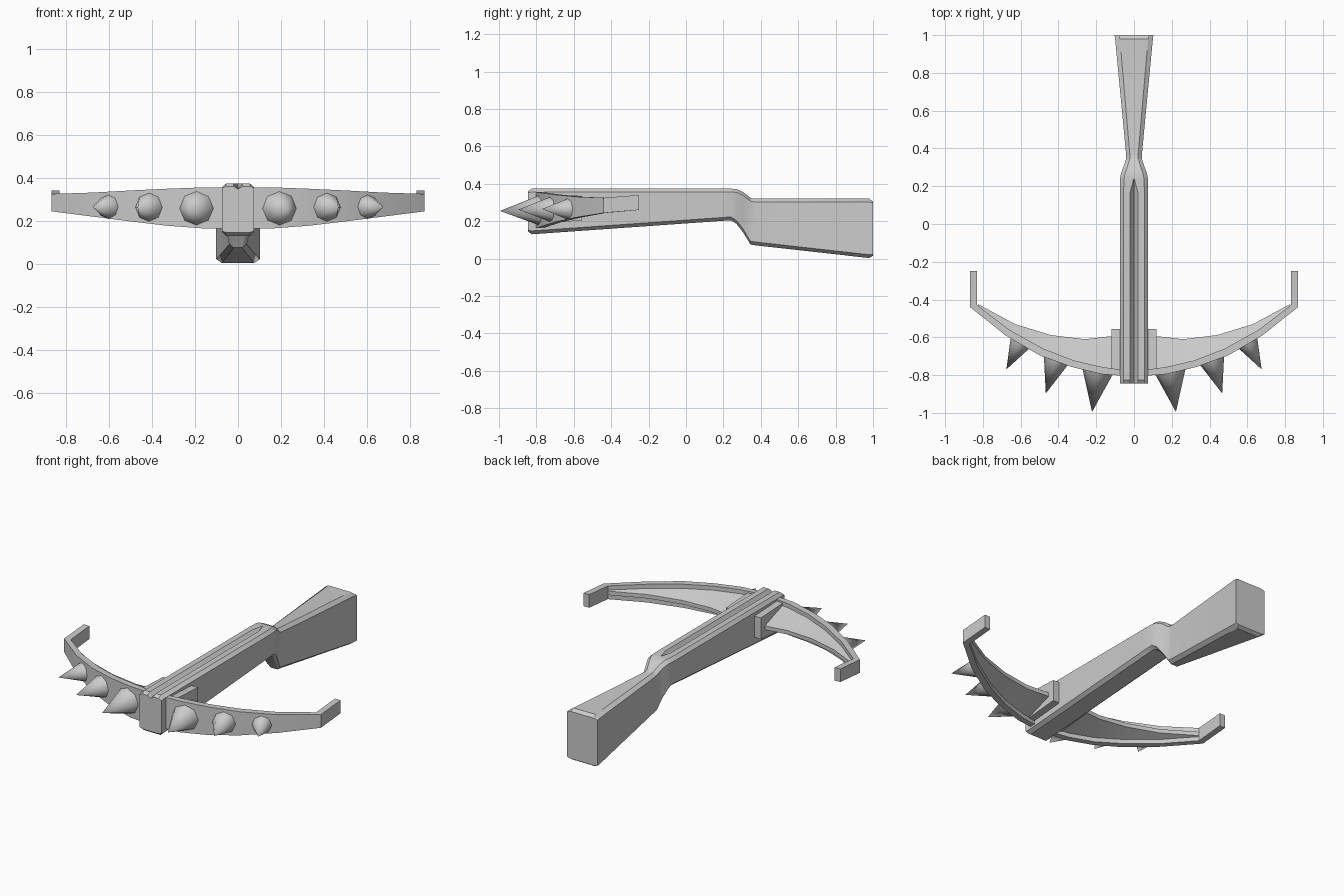
import bpy, bmesh
from mathutils import Vector

if "Cube" in bpy.data.objects:
    bpy.data.objects.remove(bpy.data.objects["Cube"])


def finish(name, bm, mirror=False, smooth=True):
    bmesh.ops.recalc_face_normals(bm, faces=bm.faces)
    me = bpy.data.meshes.new(name)
    bm.to_mesh(me)
    bm.free()
    ob = bpy.data.objects.new(name, me)
    bpy.context.collection.objects.link(ob)
    if mirror:
        ob.modifiers.new("mirror", "MIRROR").use_axis[0] = True
    if smooth:
        bpy.ops.object.select_all(action="DESELECT")
        ob.select_set(True)
        bpy.context.view_layer.objects.active = ob
        bpy.ops.object.shade_smooth_by_angle(angle=0.5)
    return ob


def loft(name, rings, mirror=False):
    """Skin a closed tube through equal-sized rings and cap both ends."""
    bm = bmesh.new()
    vs = [[bm.verts.new(p) for p in r] for r in rings]
    n = len(vs[0])
    for a, b in zip(vs, vs[1:]):
        for i in range(n):
            j = (i + 1) % n
            bm.faces.new((a[i], a[j], b[j], b[i]))
    bm.faces.new(vs[0][::-1])
    bm.faces.new(vs[-1])
    return finish(name, bm, mirror)


# Stock: y, half width, flat half width, bottom z, top z, chamfer, groove half width, groove depth
stock = [
    (-0.845, .075, .055, .145, .360, .008, .020, .012),
    (-0.825, .075, .055, .130, .374, .018, .020, .026),
    (0.170, .075, .055, .200, .374, .018, .020, .026),
    (0.240, .074, .053, .205, .374, .018, .001, .000),
    (0.270, .068, .047, .186, .372, .018, .001, .000),
    (0.305, .055, .035, .140, .356, .018, .001, .000),
    (0.345, .042, .022, .075, .325, .018, .001, .000),
    (0.370, .042, .022, .071, .320, .018, .001, .000),
    (0.980, .100, .075, .003, .320, .018, .001, .000),
    (1.000, .103, .080, .016, .305, .006, .001, .000),
]
rings = []
for y, w, f, zb, zt, c, g, d in stock:
    half = [(f, zb), (w, zb + c), (w, zt - c), (f, zt), (g, zt)]
    pts = half + [(0, zt - d)] + [(-x, z) for x, z in reversed(half)]
    rings.append([(x, y, z) for x, z in pts])
loft("stock", rings)

# Bow limb strip: front x, y, rear x, y, bottom z, top z
limb = [
    (.04, -.805, .04, -.775, .163, .356),
    (.17, -.795, .17, -.757, .165, .355),
    (.33, -.757, .32, -.722, .177, .349),
    (.50, -.695, .48, -.660, .197, .341),
    (.68, -.590, .66, -.560, .220, .331),
    (.868, -.440, .830, -.430, .244, .325),
    (.868, -.250, .830, -.250, .260, .340),
]
loft("bow_limb", [[(a, b, zb), (c, d, zb), (c, d, zt), (a, b, zt)]
                  for a, b, c, d, zb, zt in limb], True)

# Tapered web filling the rear of each limb
rear = [(.04, -.59), (.13, -.595), (.26, -.61), (.44, -.588), (.63, -.530), (.825, -.425)]
web = []
for (a, b, c, d, zb, zt), (x, y) in zip(limb, rear):
    m, h = (zb + zt) / 2, (zt - zb) / 2 - .022
    web.append([(c, d - .01, m - h), (x, y, m - .012), (x, y, m + .012), (c, d - .01, m + h)])
loft("bow_web", web, True)

# Mounting block beside the stock
loft("limb_block", [[(x, -.77, .185), (x, -.555, .205), (x, -.555, .335), (x, -.77, .345)]
                    for x in (.05, .118)], True)

# Spikes along the front of the bow: base, tip, radius
for i, (base, tip, r) in enumerate([
        ((.190, -.772, .258), (.222, -.995, .255), .085),
        ((.412, -.722, .263), (.467, -.897, .262), .068),
        ((.602, -.630, .265), (.676, -.770, .265), .057)]):
    base, tip = Vector(base), Vector(tip)
    axis = tip - base
    bm = bmesh.new()
    bmesh.ops.create_cone(bm, cap_ends=True, segments=8, radius1=r, radius2=0, depth=axis.length)
    bm.transform(axis.to_track_quat("Z", "Y").to_matrix().to_4x4())
    bmesh.ops.translate(bm, verts=bm.verts, vec=(base + tip) / 2)
    spike = finish(f"spike_{i + 1}", bm, True, False)
    bpy.ops.object.select_all(action="DESELECT")
    spike.select_set(True)
    bpy.context.view_layer.objects.active = spike
    bpy.ops.object.shade_smooth_by_angle(angle=0.9)
